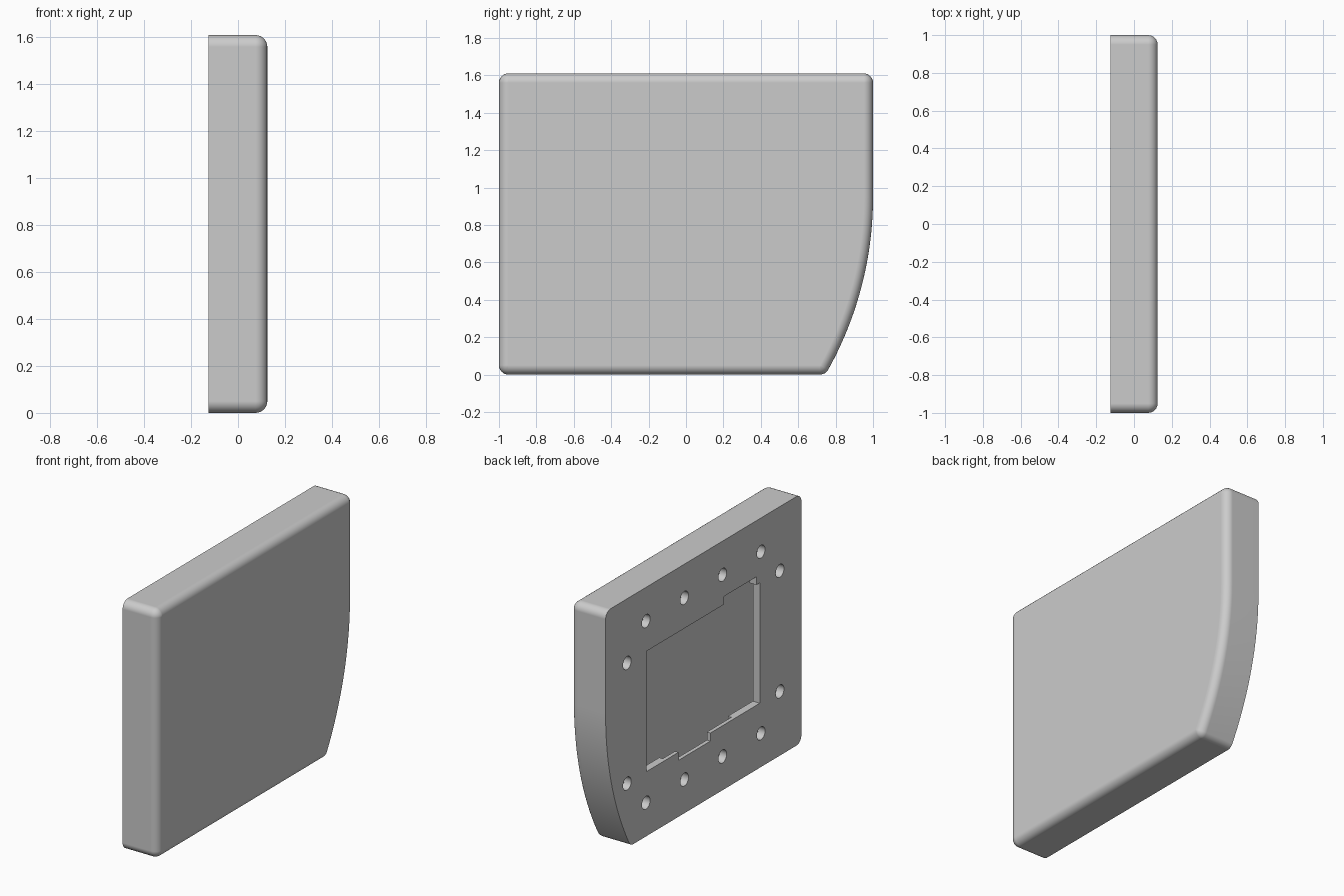
import bpy, bmesh, math

old = bpy.data.objects.get("Cube")
if old:
    bpy.data.objects.remove(old)

HALF = 0.125     # half thickness
TOP = 1.61       # panel height
ROUND = 0.05     # edge rounding
WALL = 0.05      # shell wall thickness
SEG = 6          # steps in each rounding

grey = bpy.data.materials.new("light_grey")
grey.use_nodes = True
colour = (0.6, 0.6, 0.6, 1)
grey.diffuse_color = colour
grey.node_tree.nodes["Principled BSDF"].inputs["Base Color"].default_value = colour


def prism(bm, outline, x0, x1):
    """Extrude a (y, z) outline from x0 to x1."""
    face = bm.faces.new([bm.verts.new((x0, y, z)) for y, z in outline])
    new = bmesh.ops.extrude_face_region(bm, geom=[face])["geom"]
    for v in new:
        if isinstance(v, bmesh.types.BMVert):
            v.co.x = x1


def finish(bm, name):
    bmesh.ops.recalc_face_normals(bm, faces=bm.faces)
    mesh = bpy.data.meshes.new(name)
    bm.to_mesh(mesh)
    bm.free()
    mesh.materials.append(grey)
    ob = bpy.data.objects.new(name, mesh)
    bpy.context.collection.objects.link(ob)
    return ob


def carve(ob, outlines, x0, x1):
    """Cut prisms with the given outlines out of an object."""
    bm = bmesh.new()
    for points in outlines:
        prism(bm, points, x0, x1)
    cutter = finish(bm, "cutter")
    cutter.hide_render = True
    cut = ob.modifiers.new("cut", 'BOOLEAN')
    cut.operation, cut.solver, cut.object = 'DIFFERENCE', 'EXACT', cutter
    bpy.context.view_layer.objects.active = ob
    bpy.ops.object.modifier_apply(modifier=cut.name)
    bpy.data.objects.remove(cutter)


# Panel outline as core points with outward angles, so any offset is exact
outline = []


def corner(y, z, start, end):
    for i in range(SEG + 1):
        outline.append((y, z, start + (end - start) * i / SEG))


radius, tangent_z, steps = 1.9, 0.95, 20
inner = radius - ROUND
sweep = math.asin((tangent_z - ROUND) / inner)
curve_y = 1 - radius
corner(-1 + ROUND, ROUND, -math.pi, -math.pi / 2)
corner(curve_y + inner * math.cos(sweep), ROUND, -math.pi / 2, -sweep)
for i in range(1, steps + 1):
    a = -sweep * (1 - i / steps)
    outline.append((curve_y + inner * math.cos(a), tangent_z + inner * math.sin(a), a))
corner(1 - ROUND, TOP - ROUND, 0, math.pi / 2)
corner(-1 + ROUND, TOP - ROUND, math.pi / 2, math.pi)

# Panel body: straight wall, then a rounded outer rim
levels = [(-HALF, ROUND)]
for j in range(SEG + 1):
    t = math.pi / 2 * j / SEG
    levels.append((HALF - ROUND + ROUND * math.sin(t), ROUND * math.cos(t)))
bm = bmesh.new()
rings = [[bm.verts.new((x, y + r * math.cos(a), z + r * math.sin(a)))
          for y, z, a in outline] for x, r in levels]
for lower, upper in zip(rings, rings[1:]):
    for i in range(len(outline)):
        bm.faces.new((lower[i - 1], lower[i], upper[i], upper[i - 1]))
bm.faces.new(rings[0])
bm.faces.new(rings[-1])
bmesh.ops.remove_doubles(bm, verts=bm.verts, dist=1e-5)
panel = finish(bm, "panel")
panel.select_set(True)

# Hollow interior
core = list(dict.fromkeys((y, z) for y, z, a in outline))
carve(panel, [core], -HALF + WALL, HALF - WALL)

# Notched opening and screw holes through the inner wall
low, high = 0.417, 1.195
opening = [(-0.575, low), (-0.07, low), (-0.07, 0.365), (0.255, 0.365), (0.255, low),
           (0.58, low), (0.58, high), (-0.21, high), (-0.21, 1.247), (-0.54, 1.247),
           (-0.54, high), (-0.575, high)]
cuts = [opening]
for y, dz in ((0.195, 0.587), (0.587, 0.587), (0.78, 0.39)):
    for sy in (-1, 1):
        for sz in (-1, 1):
            cuts.append([(sy * y + 0.042 * math.cos(math.tau * k / 24),
                          TOP / 2 + sz * dz + 0.042 * math.sin(math.tau * k / 24))
                         for k in range(24)])
carve(panel, cuts, -HALF - 0.1, -HALF + WALL + 0.04)

# Thinned lip around the lower notch
relief = [(-0.32, 0.3), (0.38, 0.3), (0.38, 0.5), (-0.32, 0.5)]
carve(panel, [relief], -HALF + WALL / 2, -HALF + WALL + 0.04)

# Smooth shading with sharp edges and flat faces kept
bpy.ops.object.shade_smooth_by_angle(angle=math.radians(30))
weighted = panel.modifiers.new("even_shading", 'WEIGHTED_NORMAL')
weighted.keep_sharp = True
